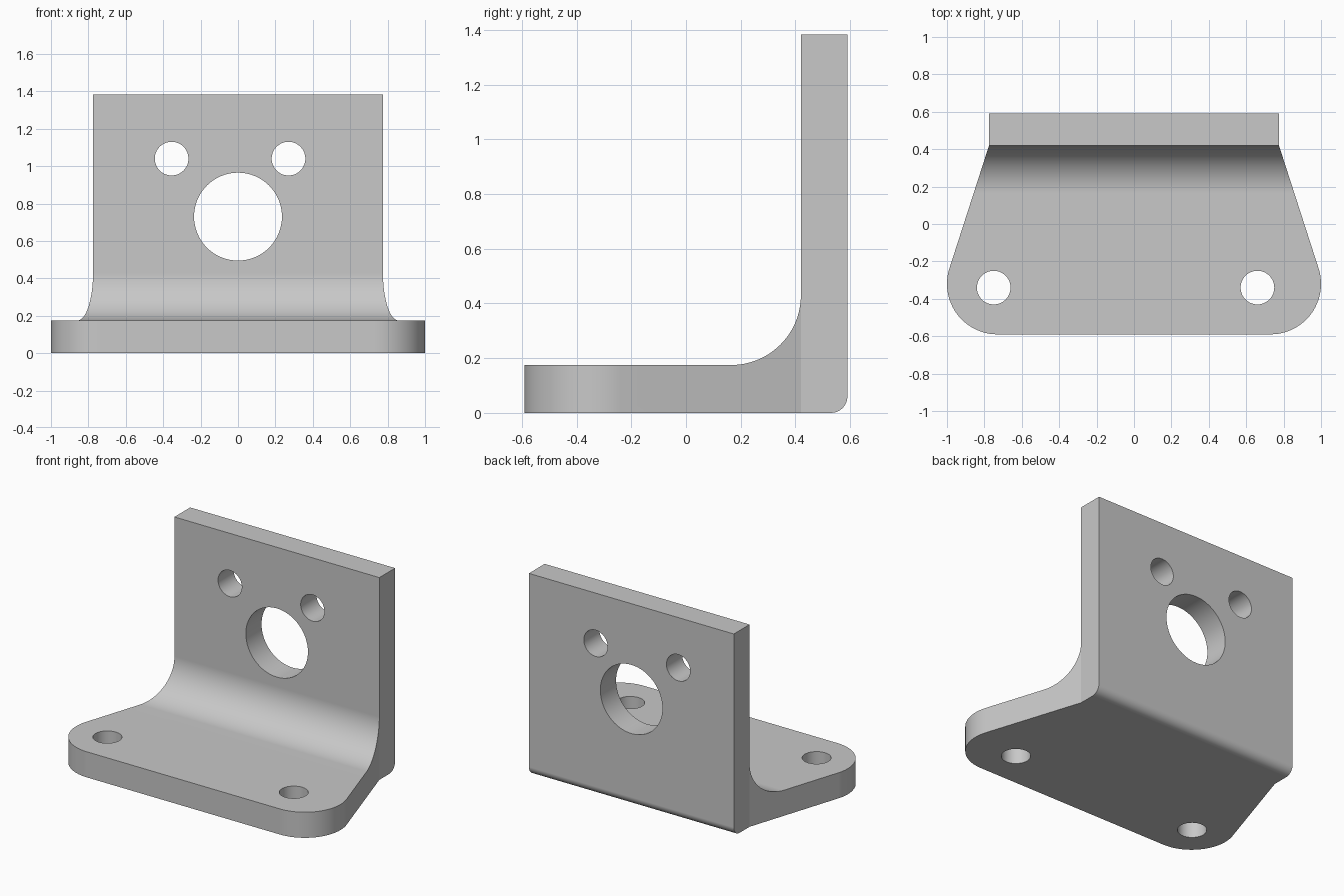
import bpy, bmesh
from math import sin, cos, pi, radians, atan2
from mathutils import Vector

if "Cube" in bpy.data.objects:
    bpy.data.objects.remove(bpy.data.objects["Cube"], do_unlink=True)

grey = bpy.data.materials.new("light_grey")
grey.use_nodes = True
colour = (0.58, 0.58, 0.58, 1)
grey.diffuse_color = colour
grey.node_tree.nodes["Principled BSDF"].inputs["Base Color"].default_value = colour


def arc(cx, cy, r, start, end, steps=24):
    """Points along a circular arc, angles in radians."""
    angles = [start + (end - start) * i / steps for i in range(steps + 1)]
    return [(cx + r * cos(a), cy + r * sin(a)) for a in angles]


def prism(name, outline, place, start, end):
    """Extrude a 2D outline; place(u, v, w) maps it into space."""
    bm = bmesh.new()
    face = bm.faces.new([bm.verts.new(place(u, v, start)) for u, v in outline])
    step = Vector(place(0, 0, end)) - Vector(place(0, 0, start))
    grown = bmesh.ops.extrude_face_region(bm, geom=[face], use_keep_orig=True)["geom"]
    bmesh.ops.translate(bm, vec=step, verts=[g for g in grown if isinstance(g, bmesh.types.BMVert)])
    bmesh.ops.recalc_face_normals(bm, faces=bm.faces)
    mesh = bpy.data.meshes.new(name)
    bm.to_mesh(mesh)
    bm.free()
    mesh.materials.append(grey)
    obj = bpy.data.objects.new(name, mesh)
    bpy.context.collection.objects.link(obj)
    return obj


def along_x(u, v, w): return (w, u, v)
def along_y(u, v, w): return (u, w, v)
def along_z(u, v, w): return (u, v, w)


# L-shaped side profile with inner fillet and rounded heel
profile = [(-0.7, 0)] + arc(0.53, 0.06, 0.06, -pi / 2, 0, 10)
profile += [(0.59, 1.383), (0.42, 1.383)]
profile += arc(0.165, 0.43, 0.255, 0, -pi / 2) + [(-0.7, 0.175)]
bracket = prism("angle_bracket", profile, along_x, -1.1, 1.1)

# Plan outline: narrow wall, flared foot with rounded corners
lean = atan2(0.215, 0.66)
right = arc(0.73, -0.32, 0.27, -pi / 2, lean) + [(0.775, 0.42), (0.775, 0.7)]
plan = right + [(-x, y) for x, y in reversed(right)]
cutters = [("INTERSECT", prism("plan_cutter", plan, along_z, -0.2, 1.6))]

# Bolt holes through the foot
for x in (-0.75, 0.66):
    hole = arc(x, -0.34, 0.09, 0, 2 * pi, 48)[:-1]
    cutters.append(("DIFFERENCE", prism("foot_hole", hole, along_z, -0.1, 0.3)))

# Large bore and two small holes through the wall
for x, z, r in ((0, 0.73, 0.235), (-0.355, 1.04, 0.09), (0.27, 1.04, 0.09)):
    hole = arc(x, z, r, 0, 2 * pi, 64)[:-1]
    cutters.append(("DIFFERENCE", prism("wall_hole", hole, along_y, 0.3, 0.7)))

for operation, cutter in cutters:
    cutter.hide_render = True
    mod = bracket.modifiers.new(cutter.name, "BOOLEAN")
    mod.operation = operation
    mod.solver = "EXACT"
    mod.object = cutter

# Bake the cuts and remove the cutters
graph = bpy.context.evaluated_depsgraph_get()
bracket_mesh = bpy.data.meshes.new_from_object(bracket.evaluated_get(graph))
bracket.modifiers.clear()
bracket.data = bracket_mesh
for _, cutter in cutters:
    bpy.data.objects.remove(cutter, do_unlink=True)

# Smooth curved surfaces, keep real edges crisp
bpy.ops.object.select_all(action="DESELECT")
bracket.select_set(True)
bpy.context.view_layer.objects.active = bracket
bpy.ops.object.shade_smooth_by_angle(angle=radians(15))
weighted = bracket.modifiers.new("weighted_normals", "WEIGHTED_NORMAL")
weighted.keep_sharp = True
